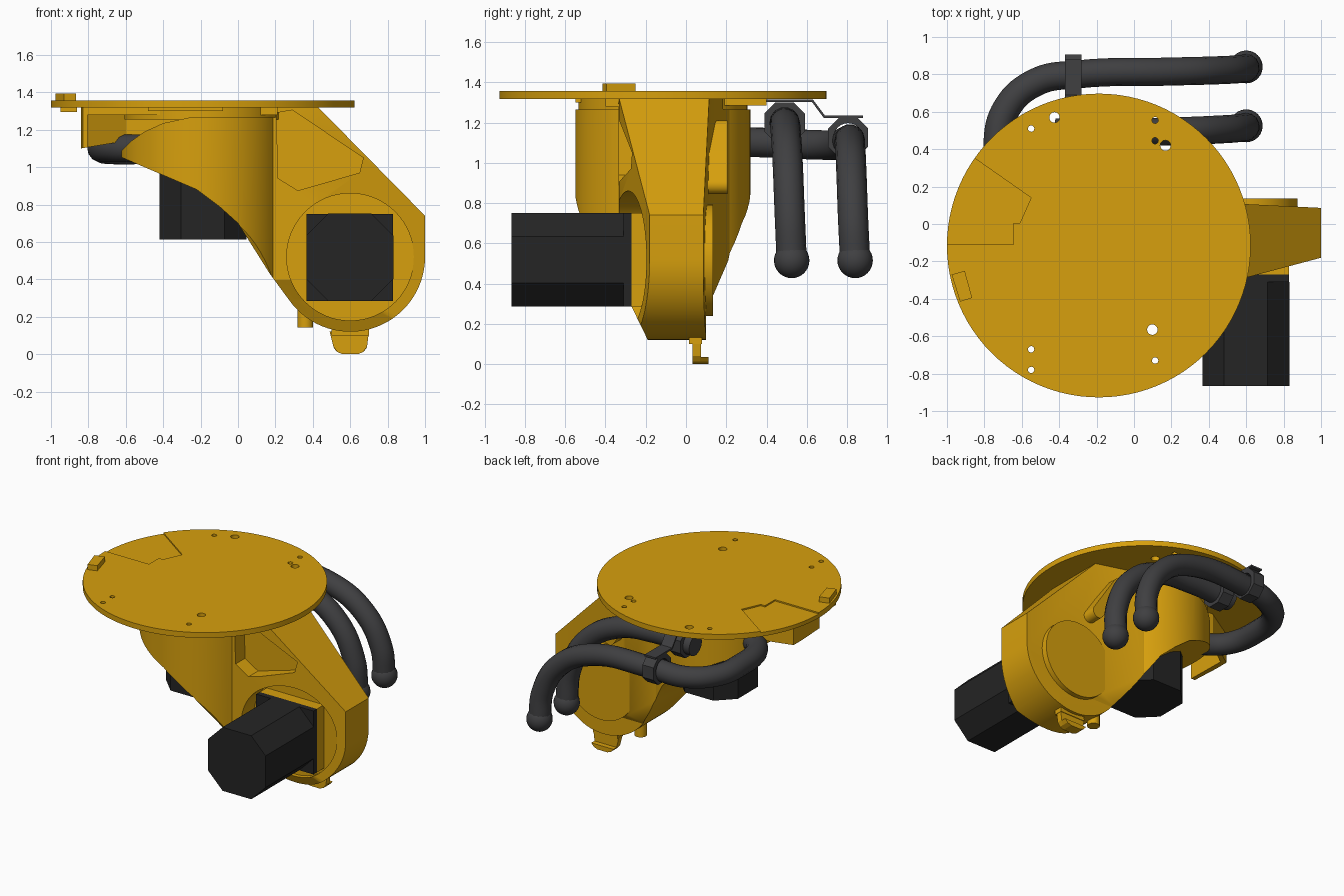
import bpy, bmesh, math
from mathutils import Vector

if "Cube" in bpy.data.objects:
    bpy.data.objects.remove(bpy.data.objects["Cube"])

def material(name, rgb):
    m = bpy.data.materials.new(name)
    m.diffuse_color = (*rgb, 1)
    m.use_nodes = True
    m.node_tree.nodes["Principled BSDF"].inputs["Base Color"].default_value = m.diffuse_color
    return m

GOLD = material("gold_paint", (0.68, 0.35, 0.004))
BLACK = material("motor_black", (0.018, 0.018, 0.018))
RUBBER = material("hose_grey", (0.05, 0.05, 0.053))
CX, CY = -0.188, -0.115         # turning axis of the plate

def activate(ob):
    bpy.ops.object.select_all(action='DESELECT')
    bpy.context.view_layer.objects.active = ob
    ob.select_set(True)

def smooth(ob, deg=30):
    activate(ob)
    bpy.ops.object.shade_smooth_by_angle(angle=math.radians(deg))

def prism(name, pts, axis, a, b, mat=GOLD):
    """Extrude a 2D outline along one axis from a to b."""
    put = {'x': lambda p, t: (t, p[0], p[1]), 'y': lambda p, t: (p[0], t, p[1]),
           'z': lambda p, t: (p[0], p[1], t)}[axis]
    bm = bmesh.new()
    lo = [bm.verts.new(put(p, a)) for p in pts]
    hi = [bm.verts.new(put(p, b)) for p in pts]
    bm.faces.new(lo)
    bm.faces.new(hi[::-1])
    n = len(pts)
    for i in range(n):
        bm.faces.new((lo[i], lo[(i + 1) % n], hi[(i + 1) % n], hi[i]))
    bmesh.ops.recalc_face_normals(bm, faces=bm.faces)
    me = bpy.data.meshes.new(name)
    bm.to_mesh(me)
    bm.free()
    ob = bpy.data.objects.new(name, me)
    bpy.context.collection.objects.link(ob)
    me.materials.append(mat)
    return ob

def arc(cx, cy, r, a0=0, a1=360, n=64):
    full = abs(a1 - a0) == 360
    return [(cx + r * math.cos(math.radians(a0 + (a1 - a0) * i / (n if full else n - 1))),
             cy + r * math.sin(math.radians(a0 + (a1 - a0) * i / (n if full else n - 1))))
            for i in range(n)]

def rect(x0, x1, y0, y1):
    return [(x0, y0), (x1, y0), (x1, y1), (x0, y1)]

def octagon(cx, cy, h=0.233, c=0.117):
    k = h - c
    return [(cx + x, cy + y) for x, y in ((-k, -h), (k, -h), (h, -k), (h, k),
                                          (k, h), (-k, h), (-h, k), (-h, -k))]

def boolean(ob, other, op):
    m = ob.modifiers.new("cut", 'BOOLEAN')
    m.operation, m.object, m.solver = op, other, 'EXACT'
    activate(ob)
    bpy.ops.object.modifier_apply(modifier=m.name)
    bpy.data.objects.remove(other)

# turning plate with its bolt holes and shallow pocket
plate = prism("turning_plate", arc(CX, CY, 0.812, n=96), 'z', 1.318, 1.357)
holes = [(-.425, .57, .028), (.168, .42, .028), (.098, -.565, .028), (-.55, .51, .017),
         (.113, .555, .017), (.113, .445, .017), (-.55, -.67, .017), (-.55, -.78, .017),
         (.113, -.73, .017)]
for x, y, r in holes:
    boolean(plate, prism("hole", arc(x, y, r, n=20), 'z', 1.2, 1.5), 'DIFFERENCE')
pocket = [(-1.1, -.11), (-.645, -.11), (-.645, .005), (-.61, .005), (-.55, .14), (-.9, .385), (-1.1, .385)]
boolean(plate, prism("pocket", pocket, 'z', 1.347, 1.5), 'DIFFERENCE')
smooth(plate)

# stop block on the rim and pads beneath the plate
prism("stop_block", [(-.975, -.27), (-.905, -.25), (-.865, -.395), (-.93, -.415)], 'z', 1.35, 1.395)
prism("rim_pad", rect(-.95, -.86, -.38, -.1), 'z', 1.296, 1.32)
prism("front_pad", rect(-.48, -.08, -.55, -.35), 'z', 1.3, 1.32)
prism("side_pad", rect(0, .21, -.4, -.2), 'z', 1.28, 1.32)
prism("back_pad", rect(-.1, .1, .15, .4), 'z', 1.285, 1.32)
smooth(prism("neck", arc(CX, CY, 0.42), 'z', 1.255, 1.32))

# main casting: the plan outline cut to the front and side outlines
body = prism("main_casting", arc(CX, CY, 0.435, n=72), 'z', 0.05, 1.32)
boolean(body, prism("arm", [(-.1, -.34), (.43, -.332), (1.02, -.175), (1.02, .085),
                            (.43, .115), (.1, .215), (-.1, .25)], 'z', .05, 1.32), 'UNION')
front = [(.43, 1.319), (1, .74)] + arc(.6, .52, .4, 0, -145, 32) + [
    (.17, .43), (0, .7), (-.1, .79), (-.22, .88), (-.64, 1.06), (-.62, 1.09), (-.57, 1.14),
    (-.5, 1.19), (-.4, 1.235), (-.26, 1.265), (.2, 1.266), (.2, 1.319)]
boolean(body, prism("front_outline", front, 'y', -.8, .6), 'INTERSECT')
side = [(-.57, 1.33), (-.57, .8), (-.27, .285), (-.18, .1), (.1, .1), (.1, .28),
        (.13, .33), (.26, .63), (.34, .8), (.34, 1.33)]
boolean(body, prism("side_outline", side, 'x', -1, 1.2), 'INTERSECT')
# gusset pocket and motor recess on the front of the arm
gusset = [(.205, 1.29), (.29, 1.305), (.67, 1.05), (.65, .97), (.32, .875), (.215, .94)]
boolean(body, prism("gusset_cut", gusset, 'y', -.7, -.225), 'DIFFERENCE')
boolean(body, prism("recess_cut", arc(.6, .52, .34), 'y', -.7, -.19), 'DIFFERENCE')
smooth(body)

# flared bracket at the left of the casting, hollow towards the front
bracket = prism("cable_bracket", [(-.84, 1.32), (-.84, 1.1), (-.6, 1.14), (-.45, 1.2),
                                  (-.3, 1.25), (-.3, 1.32)], 'y', -.6, .3)
boolean(bracket, prism("bracket_plan", [(-.83, -.36), (-.845, -.05), (-.6, .1), (-.25, .1), (-.25, -.5),
                                        (-.5, -.45)], 'z', 1, 1.33), 'INTERSECT')
boolean(bracket, prism("bracket_hollow", [(-.8, -.6), (-.81, -.07), (-.6, .06), (-.2, .06), (-.2, -.6)],
                       'z', 1, 1.28), 'DIFFERENCE')

# motors: one lying on the arm, one hanging along the turning axis
prism("arm_motor_mount", rect(.365, .83, .285, .75), 'y', -.27, -.15)
prism("arm_motor_flange", rect(.365, .83, .285, .75), 'y', -.31, -.27, BLACK)
prism("arm_motor", octagon(.598, .518), 'y', -.867, -.31, BLACK)
prism("axis_motor", octagon(CX, CY), 'z', .612, 1.12, BLACK)

# bearing cover, slot boss, pin and foot on the back
smooth(prism("bearing_cover", arc(.597, .515, .277), 'y', .05, .135))
d = Vector((.19, -.24)).normalized()
a = math.degrees(math.atan2(d.y, d.x))
slot = arc(.48, .89, .045, a - 90, a + 90, 12) + arc(.3, 1.165, .045, a + 90, a + 270, 12)
smooth(prism("slot_boss", slot, 'y', .05, .205))
smooth(prism("stop_pin", arc(.36, .01, .042, n=20), 'z', .143, .34))
foot = [(.49, .12), (.51, .04), (.53, .012), (.56, 0), (.64, 0), (.67, .012), (.69, .04), (.7, .12)]
prism("foot_plate", foot, 'y', .033, .075)
prism("foot_lip", [(.51, .035), (.53, .012), (.56, 0), (.64, 0), (.67, .012), (.69, .035)], 'y', .07, .112)
prism("foot_root", rect(.5, .7, .1, .2), 'y', .015, .08)

# hoses with ball ends
def hose(name, pts, r=0.075):
    cu = bpy.data.curves.new(name, 'CURVE')
    cu.dimensions = '3D'
    cu.bevel_depth, cu.bevel_resolution, cu.resolution_u = r, 5, 8
    cu.use_fill_caps = True
    sp = cu.splines.new('BEZIER')
    sp.bezier_points.add(len(pts) - 1)
    for bp, p in zip(sp.bezier_points, pts):
        bp.co = p
        bp.handle_left_type = bp.handle_right_type = 'AUTO'
    ob = bpy.data.objects.new(name, cu)
    bpy.context.collection.objects.link(ob)
    activate(ob)
    bpy.ops.object.convert(target='MESH')
    ob = bpy.context.object
    ob.data.materials.clear()
    ob.data.materials.append(RUBBER)
    smooth(ob, 40)
    bpy.ops.mesh.primitive_uv_sphere_add(segments=24, ring_count=16, radius=.088, location=pts[0])
    ball = bpy.context.object
    ball.name = name + "_end"
    ball.data.materials.append(RUBBER)
    smooth(ball, 60)

hose("inner_hose", [(.6, .525, .515), (.58, .515, .75), (.45, .505, 1.0), (.2, .495, 1.16),
                    (-.1, .49, 1.2), (-.42, .49, 1.19)])
hose("outer_hose", [(.6, .84, .515), (.58, .83, .72), (.45, .822, .94), (.2, .815, 1.08), (-.3, .8, 1.11),
                    (-.52, .76, 1.09), (-.68, .62, 1.09), (-.73, .42, 1.1), (-.68, .15, 1.1), (-.5, 0, 1.1)])

# eight-sided hose clamps and the strap that carries them
for label, y, z in (("inner", .49, 1.2), ("outer", .805, 1.125)):
    ring = prism(label + "_clamp", octagon(y, z, .1, .055), 'x', -.37, -.28, RUBBER)
    boolean(ring, prism("bore", arc(y, z, .072, n=24), 'x', -.5, -.1, RUBBER), 'DIFFERENCE')
prism("clamp_strap", [(.36, 1.315), (.63, 1.315), (.69, 1.235), (.88, 1.235), (.88, 1.222),
                      (.685, 1.222), (.625, 1.303), (.36, 1.303)], 'x', -.37, -.28, RUBBER)
